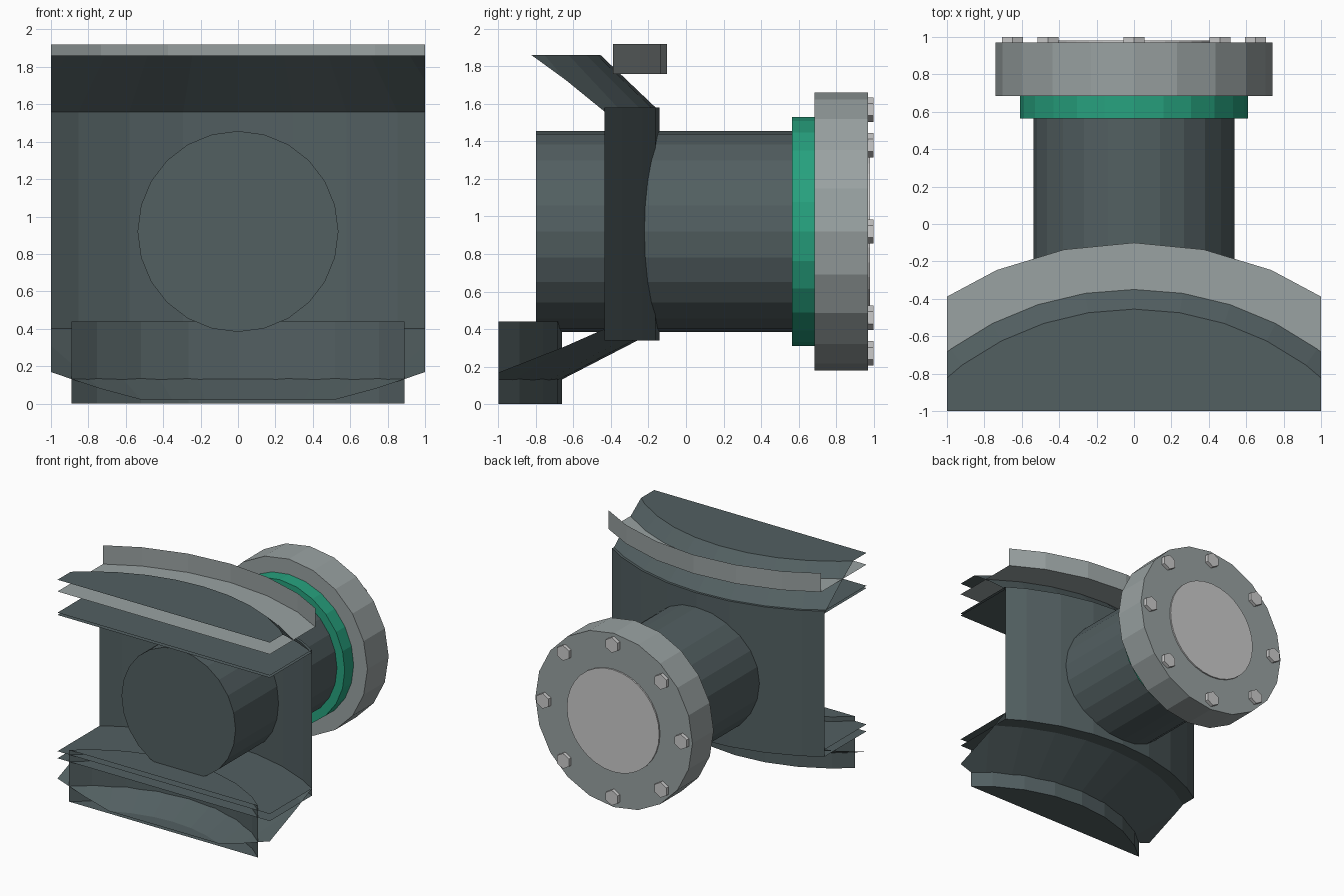
import bpy, bmesh
from math import sin, cos, pi
from mathutils import Vector

if "Cube" in bpy.data.objects:
    bpy.data.objects.remove(bpy.data.objects["Cube"])

AXIS_Y = -2.017   # vertical axis of the big curved wall
PIPE_Z = 0.92     # height of the pipe axis


def material(name, rgb):
    m = bpy.data.materials.new(name)
    m.diffuse_color = (*rgb, 1)
    m.use_nodes = True
    m.node_tree.nodes["Principled BSDF"].inputs["Base Color"].default_value = m.diffuse_color
    return m


DARK = material("dark_metal", (0.085, 0.115, 0.12))
LIGHT = material("light_metal", (0.32, 0.36, 0.36))
GREEN = material("green_paint", (0.02, 0.36, 0.21))


def finish(bm, name, mat):
    bmesh.ops.recalc_face_normals(bm, faces=bm.faces)
    me = bpy.data.meshes.new(name)
    bm.to_mesh(me)
    bm.free()
    if mat:
        me.materials.append(mat)
    ob = bpy.data.objects.new(name, me)
    bpy.context.collection.objects.link(ob)


def frustum(point, sides, a, b, cap_end=True):
    """a and b are (radius, position along axis); point maps (u, v, w) to space."""
    bm = bmesh.new()
    rings = [[bm.verts.new(point(r * sin(2 * pi * i / sides), r * cos(2 * pi * i / sides), w))
              for i in range(sides)] for r, w in (a, b)]
    for i in range(sides):
        j = (i + 1) % sides
        bm.faces.new((rings[0][i], rings[0][j], rings[1][j], rings[1][i]))
    bm.faces.new(rings[0][::-1])
    if cap_end:
        bm.faces.new(rings[1])
    return bm


def wall_part(name, sides, a, b, mat=DARK, cap_end=True):
    """Upright drum, trimmed to the tile so only a curved slice stays, open at the cuts."""
    bm = frustum(lambda u, v, w: (u, v + AXIS_Y, w), sides, a, b, cap_end)
    bmesh.ops.recalc_face_normals(bm, faces=bm.faces)
    for co, no in (((1, 0, 0), (1, 0, 0)), ((-1, 0, 0), (-1, 0, 0)), ((0, -1, 0), (0, -1, 0))):
        bmesh.ops.bisect_plane(bm, geom=bm.verts[:] + bm.edges[:] + bm.faces[:],
                               plane_co=Vector(co), plane_no=Vector(no), clear_outer=True)
    finish(bm, name, mat)


def pipe_part(name, sides, r, y0, y1, mat=None, x=0, z=PIPE_Z):
    """Cylinder lying along y with a vertex at the top."""
    finish(frustum(lambda u, v, w: (x + u, w, z + v), sides, (r, y0), (r, y1)), name, mat)


# Curved wall slice
wall_part("base_block", 32, (1.357, 0), (1.357, 0.44))
wall_part("lower_slope", 40, (1.14, 0.02), (1.877, 0.40))
wall_part("curved_wall", 40, (1.877, 0.34), (1.877, 1.58))
wall_part("upper_slope", 40, (1.877, 1.56), (1.562, 1.86))
wall_part("top_rim", 32, (1.917, 1.76), (1.917, 1.92), LIGHT, cap_end=False)

# Pipe with collar and end flange
pipe_part("pipe", 24, 0.537, -0.8, 0.62, DARK)
pipe_part("green_collar", 24, 0.61, 0.565, 0.685, GREEN)
pipe_part("flange", 20, 0.74, 0.685, 0.97, LIGHT)
pipe_part("end_cover", 32, 0.435, 0.9, 0.982)

# Ring of hex bolts
for k in range(8):
    t = k * pi / 4
    pipe_part(f"bolt_{k + 1}", 6, 0.065, 0.94, 1.0, None,
              0.65 * sin(t), PIPE_Z + 0.65 * cos(t))
